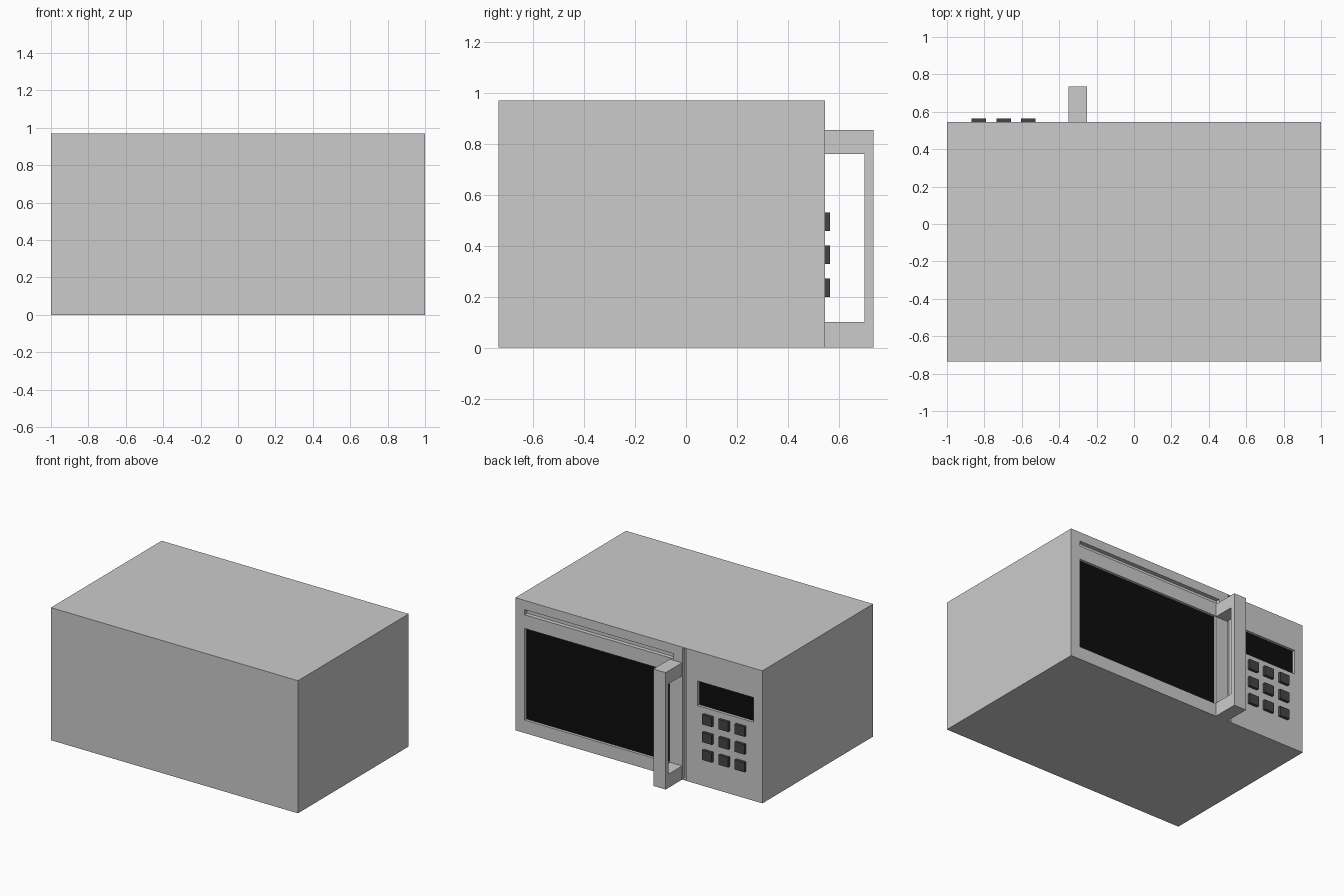
import bpy, bmesh

if "Cube" in bpy.data.objects:
    bpy.data.objects.remove(bpy.data.objects["Cube"])

BACK = 0.545   # plane of the door and control panel


def material(name, v):
    m = bpy.data.materials.new(name)
    m.diffuse_color = (v, v, v, 1)
    m.use_nodes = True
    m.node_tree.nodes["Principled BSDF"].inputs["Base Color"].default_value = m.diffuse_color
    return m


def box(name, x, y, z, mat=None):
    bpy.ops.mesh.primitive_cube_add(size=1, location=(sum(x) / 2, sum(y) / 2, sum(z) / 2))
    o = bpy.context.object
    o.name = name
    o.scale = (x[1] - x[0], y[1] - y[0], z[1] - z[0])
    bpy.ops.object.transform_apply(location=False, rotation=False, scale=True)
    if mat:
        o.data.materials.append(mat)
    return o


black = material("black_glass", 0.004)
dark = material("dark_button", 0.06)

# Cabinet
body = box("cabinet", (-1, 1), (-0.735, BACK), (0, 0.97))


def recess(name, x, z, depth):
    c = box(name + "_cutter", x, (BACK - depth, BACK + 0.1), z)
    c.hide_render = True
    c.hide_viewport = True
    c.display_type = 'WIRE'
    mod = body.modifiers.new(name, 'BOOLEAN')
    mod.operation = 'DIFFERENCE'
    mod.solver = 'EXACT'
    mod.object = c


# Window and display recesses, each lined with black glass
for name, x, z in (("window", (-0.25, 0.925), (0.095, 0.765)),
                   ("display", (-0.93, -0.475), (0.575, 0.755))):
    recess(name, x, z, 0.025)
    box(name + "_glass", x, (BACK - 0.03, BACK - 0.02), z, black)

# Vent slot above the door, and the gap beside the door
recess("vent_slot", (-0.28, 0.925), (0.865, 0.903), 0.03)
recess("door_gap", (-0.385, -0.355), (0.01, 0.96), 0.025)

# Door handle: C-shaped profile extruded in x
profile = [(BACK, 0), (0.735, 0), (0.735, 0.855), (BACK, 0.855),
           (BACK, 0.76), (0.70, 0.76), (0.70, 0.10), (BACK, 0.10)]
bm = bmesh.new()
face = bm.faces.new([bm.verts.new((-0.35, y, z)) for y, z in profile])
ext = bmesh.ops.extrude_face_region(bm, geom=[face])
bmesh.ops.translate(bm, vec=(0.10, 0, 0),
                    verts=[v for v in ext["geom"] if isinstance(v, bmesh.types.BMVert)])
bmesh.ops.recalc_face_normals(bm, faces=bm.faces)
mesh = bpy.data.meshes.new("door_handle")
bm.to_mesh(mesh)
bm.free()
bpy.context.collection.objects.link(bpy.data.objects.new("door_handle", mesh))

# Keypad: 3 x 3 buttons
for r in range(3):
    for c in range(3):
        cx, cz = -0.565 - c * 0.132, 0.495 - r * 0.13
        box(f"button_{r}_{c}", (cx - 0.039, cx + 0.039), (BACK - 0.01, BACK + 0.02),
            (cz - 0.036, cz + 0.036), dark)
